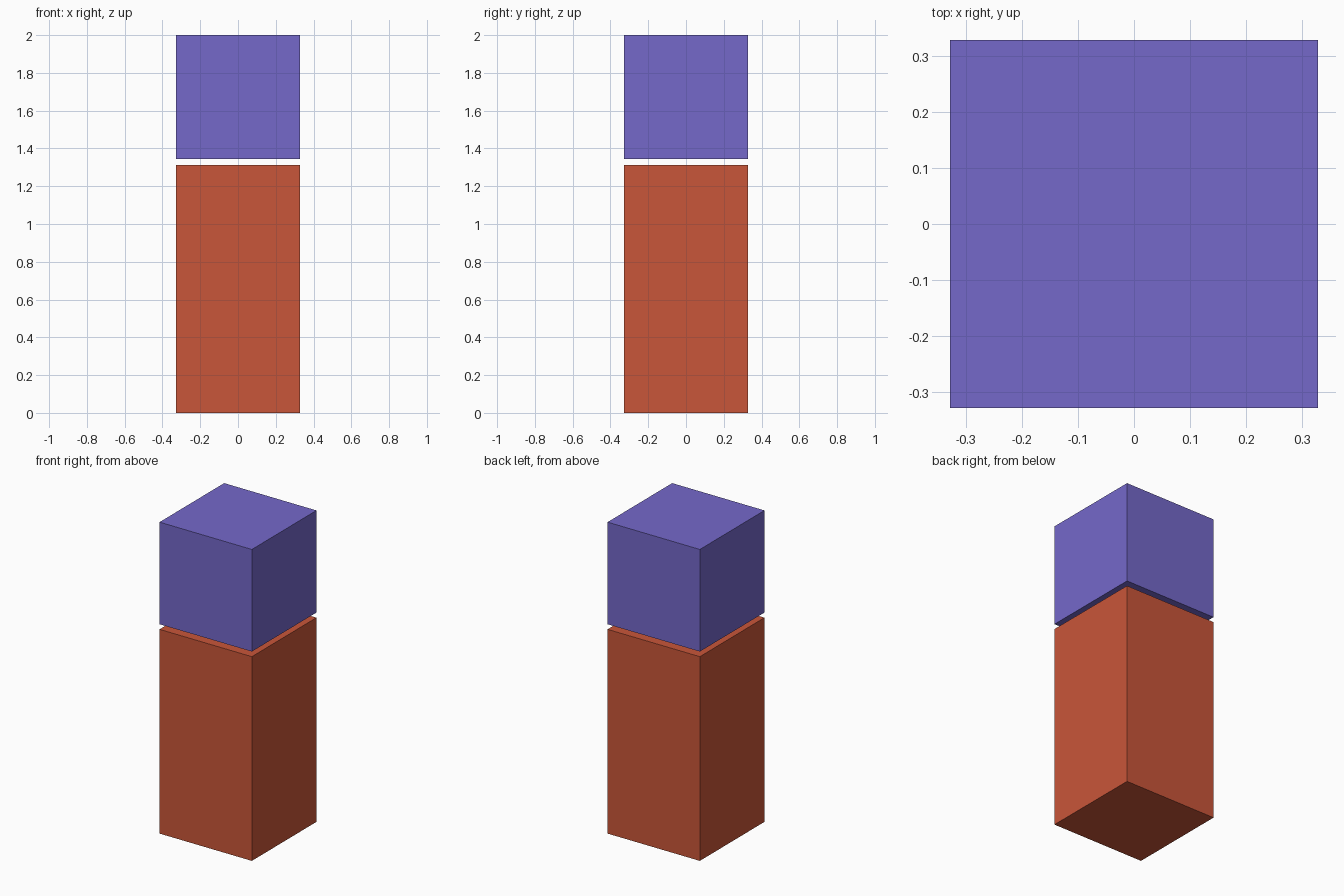
import bpy

if "Cube" in bpy.data.objects:
    bpy.data.objects.remove(bpy.data.objects["Cube"])

UNIT = 2 / 3.05  # block width: 2 units of body + 0.05 gap + 1 unit of head


def block(name, bottom, height, color):
    bpy.ops.mesh.primitive_cube_add(size=1, location=(0, 0, (bottom + height / 2) * UNIT))
    obj = bpy.context.object
    obj.name = name
    obj.scale = (UNIT, UNIT, height * UNIT)
    bpy.ops.object.transform_apply(location=False, rotation=False, scale=True)
    mat = bpy.data.materials.new(name + "_color")
    mat.diffuse_color = (*color, 1)
    mat.use_nodes = True
    mat.node_tree.nodes["Principled BSDF"].inputs["Base Color"].default_value = mat.diffuse_color
    obj.data.materials.append(mat)


# Tall lower block
block("lower_block", 0, 2, (0.584, 0.093, 0.041))

# Cube floating just above it
block("upper_cube", 2.05, 1, (0.176, 0.138, 0.591))
